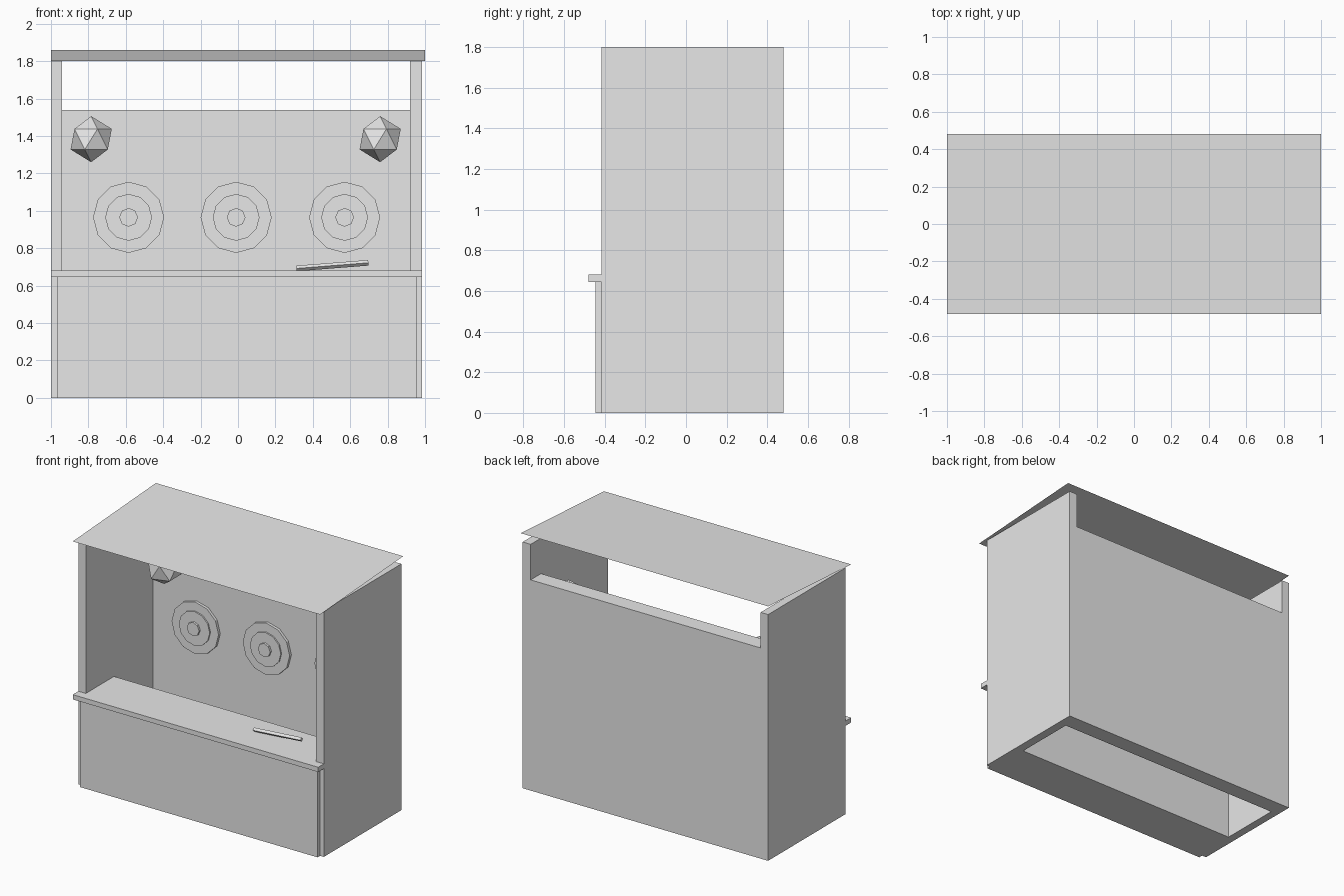
import bpy
import bmesh
from math import radians, pi
from mathutils import Matrix, Vector

cube = bpy.data.objects.get("Cube")
if cube:
    bpy.data.objects.remove(cube, do_unlink=True)

# Single plain grey
grey = bpy.data.materials.new("light_grey")
grey.use_nodes = True
colour = (0.8, 0.8, 0.8, 1.0)
grey.diffuse_color = colour
grey.node_tree.nodes["Principled BSDF"].inputs["Base Color"].default_value = colour


def finish(name, bm):
    mesh = bpy.data.meshes.new(name)
    bm.to_mesh(mesh)
    bm.free()
    mesh.materials.append(grey)
    obj = bpy.data.objects.new(name, mesh)
    bpy.context.collection.objects.link(obj)
    return obj


def box(name, x, y, z):
    """Box from (min, max) pairs on each axis."""
    bm = bmesh.new()
    bmesh.ops.create_cube(bm, size=1)
    low, high = Vector((x[0], y[0], z[0])), Vector((x[1], y[1], z[1]))
    bmesh.ops.scale(bm, vec=high - low, verts=bm.verts)
    bmesh.ops.translate(bm, vec=(low + high) / 2, verts=bm.verts)
    return finish(name, bm)


def rod(name, centre, radius, length, sides, turn):
    bm = bmesh.new()
    bmesh.ops.create_cone(bm, cap_ends=True, segments=sides, radius1=radius,
                          radius2=radius, depth=length,
                          matrix=Matrix.Translation(centre) @ turn)
    return finish(name, bm)


# Booth shell
BACK, FRONT, BOARD = 0.48, -0.415, 0.36
box("right_wall", (-1, -0.94), (FRONT, BACK), (0, 1.8))
box("left_wall", (0.92, 0.985), (FRONT, BACK), (0, 1.8))
box("back_wall", (-0.94, 0.92), (BOARD, BACK), (0, 1.54))

# Counter block with its overhanging top
box("counter", (-0.965, 0.955), (-0.445, -0.1), (0, 0.645))
box("counter_top", (-1, 0.985), (-0.48, -0.09), (0.645, 0.68))

# Thin sloping roof sheet, higher at the back
bm = bmesh.new()
bm.faces.new([bm.verts.new(p) for p in (
    (-1, -0.48, 1.8), (1, -0.48, 1.8), (1, 0.48, 1.86), (-1, 0.48, 1.86))])
finish("roof", bm)

# Stepped round targets on the back wall
facing = Matrix.Rotation(pi / 2, 4, "X")
rings = (("outer", 0.19, 0.02, 12), ("middle", 0.125, 0.03, 12), ("bullseye", 0.05, 0.045, 8))
for i, x in enumerate((-0.585, -0.01, 0.57)):
    for part, radius, depth, sides in rings:
        rod(f"target_{i + 1}_{part}", (x, BOARD - depth / 2, 0.965),
            radius, depth, sides, facing)

# Faceted balloons in the upper corners
for side, x in (("right", -0.785), ("left", 0.76)):
    bm = bmesh.new()
    bmesh.ops.create_icosphere(bm, subdivisions=1, radius=0.123,
                               matrix=Matrix.Translation((x, 0.27, 1.383)))
    finish(f"{side}_balloon", bm)

# Slim barrel lying on the counter, one end slightly raised
rod("barrel", (0.505, -0.26, 0.707), 0.015, 0.385, 4,
    Matrix.Rotation(radians(85.5), 4, "Y"))
